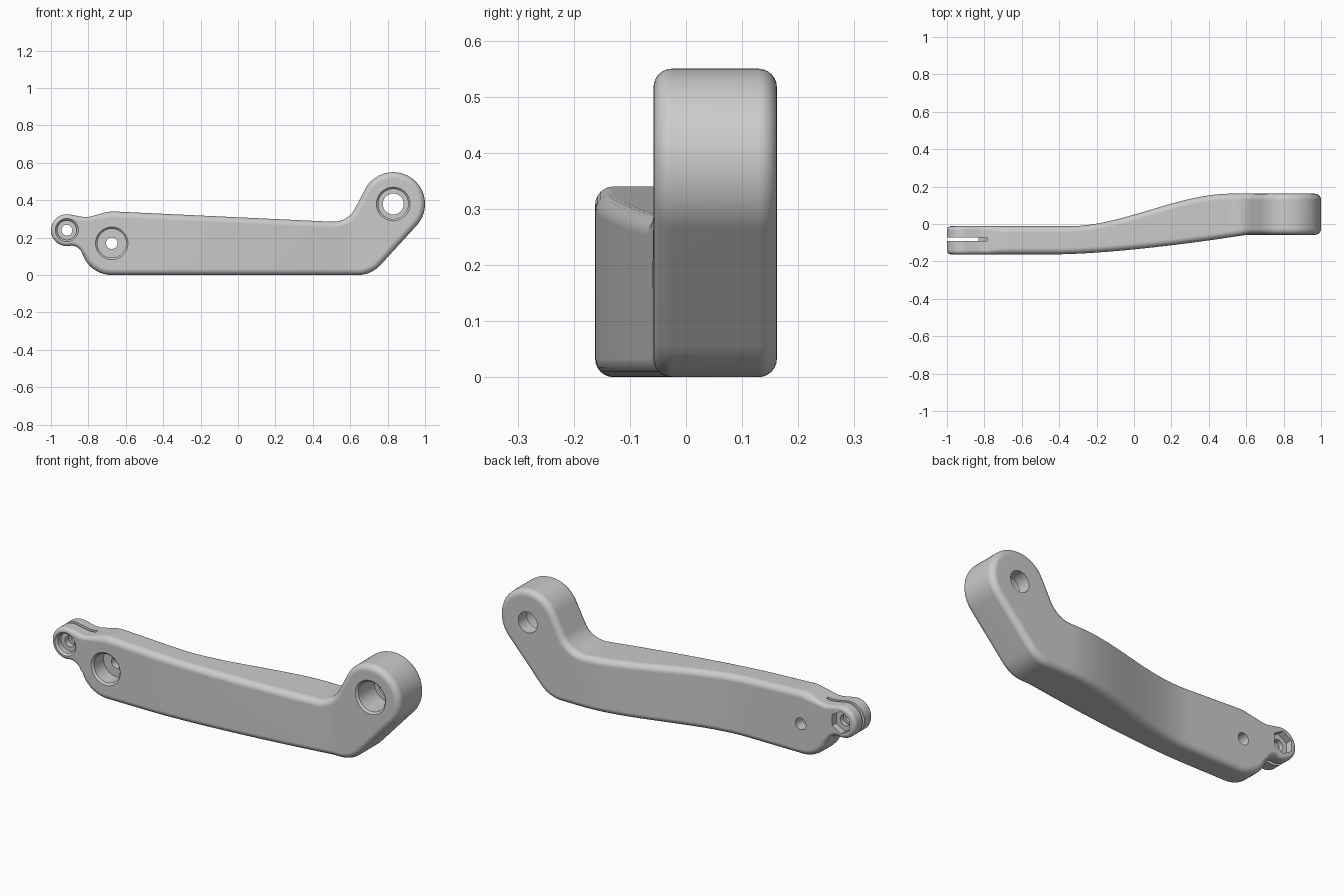
import bpy, bmesh, math
from mathutils import Vector

cube = bpy.data.objects.get("Cube")
if cube:
    bpy.data.objects.remove(cube, do_unlink=True)

grey = bpy.data.materials.new("plain grey")
grey.use_nodes = True
grey.diffuse_color = (0.6, 0.6, 0.6, 1)
grey.node_tree.nodes["Principled BSDF"].inputs["Base Color"].default_value = (0.6, 0.6, 0.6, 1)

# Outline circles, clockwise: x, z, radius (negative is a hollow curve), edge rounding
PIN = (-0.915, 0.24)
CIRCLES = [
    (*PIN, 0.085, 0.02),
    (-0.815, 0.43, -0.12, 0.022),
    (-0.67, 0.19, 0.15, 0.033),
    (0.51, 0.415, -0.13, 0.033),
    (0.83, 0.38, 0.17, 0.033),
    (0.64, 0.165, 0.165, 0.033),
    (-0.675, 0.165, 0.165, 0.033),
    (-0.89, 0.097, -0.06, 0.022),
]


def make_object(name, bm):
    bmesh.ops.recalc_face_normals(bm, faces=bm.faces)
    mesh = bpy.data.meshes.new(name)
    bm.to_mesh(mesh)
    bm.free()
    mesh.materials.append(grey)
    ob = bpy.data.objects.new(name, mesh)
    bpy.context.collection.objects.link(ob)
    return ob


def skin(bm, rings):
    """Join rings of equal length into a closed solid."""
    loops = [[bm.verts.new(p) for p in ring] for ring in rings]
    n = len(loops[0])
    for a, b in zip(loops, loops[1:]):
        for i in range(n):
            j = (i + 1) % n
            bm.faces.new((a[i], a[j], b[j], b[i]))
    bm.faces.new(loops[0])
    bm.faces.new(loops[-1])


def tangent_angle(c1, c2):
    """Normal direction of the straight line that leaves c1 and reaches c2."""
    d = Vector((c2[0] - c1[0], c2[1] - c1[1]))
    a = max(-1, min(1, (c1[2] - c2[2]) / d.length))
    return math.atan2(d.y, d.x) + math.acos(a)


def outline():
    """Points as (circle, angle) around the whole belt of circles."""
    n = len(CIRCLES)
    pts = []
    for i, c in enumerate(CIRCLES):
        start = tangent_angle(CIRCLES[i - 1], c)
        end = tangent_angle(c, CIRCLES[(i + 1) % n])
        sign = -1 if c[2] > 0 else 1
        sweep = (sign * (end - start)) % math.tau
        steps = max(4, math.ceil(sweep / math.radians(6)))
        pts += [(c, start + sign * sweep * k / steps) for k in range(steps + 1)]
    return pts


def back_y(x):
    t = max(0, min(1, (x + 0.35) / 0.87))
    return -0.012 + 0.174 * t * t * (3 - 2 * t)


def front_y(x):
    t = max(0, min(1, x + 0.4))
    return -0.162 + 0.104 * t ** 1.5


# Arm: a rounded plate, sliced along its length and bent sideways
def build_arm():
    pts = outline()

    def ring(side, angle):
        out = []
        for (cx, cz, r, f), a in pts:
            rr = r - f * (1 - math.cos(angle))
            depth = f * (1 - math.sin(angle))
            out.append((cx + rr * math.cos(a), side * (1 - depth), cz + rr * math.sin(a)))
        return out

    angles = [math.pi / 2 * k / 6 for k in range(7)]
    bm = bmesh.new()
    skin(bm, [ring(-1, a) for a in reversed(angles)] + [ring(1, a) for a in angles])
    bmesh.ops.remove_doubles(bm, verts=bm.verts, dist=1e-5)
    for k in range(32):
        bmesh.ops.bisect_plane(bm, geom=bm.verts[:] + bm.edges[:] + bm.faces[:], dist=1e-5,
                               plane_co=(-0.42 + 0.0331 * k, 0, 0), plane_no=(1, 0, 0))
    for v in bm.verts:
        x, y, _ = v.co
        v.co.y = front_y(x) + y + 1 if y < 0 else back_y(x) + y - 1
    return make_object("arm", bm)


def lathe(name, x, z, profile, sides=48):
    """Cutter turned about a front-to-back axis; profile is (y, radius)."""
    bm = bmesh.new()
    turns = [math.tau * (k + 0.5) / sides for k in range(sides)]
    skin(bm, [[(x + r * math.cos(t), y, z + r * math.sin(t)) for t in turns] for y, r in profile])
    return make_object(name, bm)


def bore(name, x, z, front, wide, floor, narrow):
    """Stepped hole with a softened front rim."""
    e = 0.01
    return lathe(name, x, z, [(front - e, wide + e), (front + e, wide - e), (floor, wide - e),
                              (floor, narrow), (0.3, narrow)])


arm = build_arm()
cutters = [
    lathe("fork_slot_cutter", *PIN, [(-0.091, 0.15), (-0.073, 0.15)], 64),
    bore("pin_bore_cutter", *PIN, -0.162, 0.062, -0.125, 0.029),
    lathe("nut_recess_cutter", *PIN, [(-0.047, 0.06), (0.1, 0.06)], 6),
    bore("pivot_bore_cutter", -0.675, 0.17, -0.162, 0.087, -0.07, 0.031),
    bore("hub_bore_cutter", 0.83, 0.38, -0.058, 0.09, 0.09, 0.056),
]

# Cut the holes
bpy.ops.object.select_all(action='DESELECT')
bpy.context.view_layer.objects.active = arm
arm.select_set(True)
for cutter in cutters:
    cutter.hide_render = True
    mod = arm.modifiers.new(cutter.name, 'BOOLEAN')
    mod.operation = 'DIFFERENCE'
    mod.solver = 'EXACT'
    mod.object = cutter
    bpy.ops.object.modifier_apply(modifier=mod.name)
    bpy.data.objects.remove(cutter, do_unlink=True)

# Smooth shading with crisp hole edges
bpy.ops.object.shade_smooth_by_angle(angle=math.radians(30))
weighted = arm.modifiers.new("even shading", 'WEIGHTED_NORMAL')
weighted.keep_sharp = True
